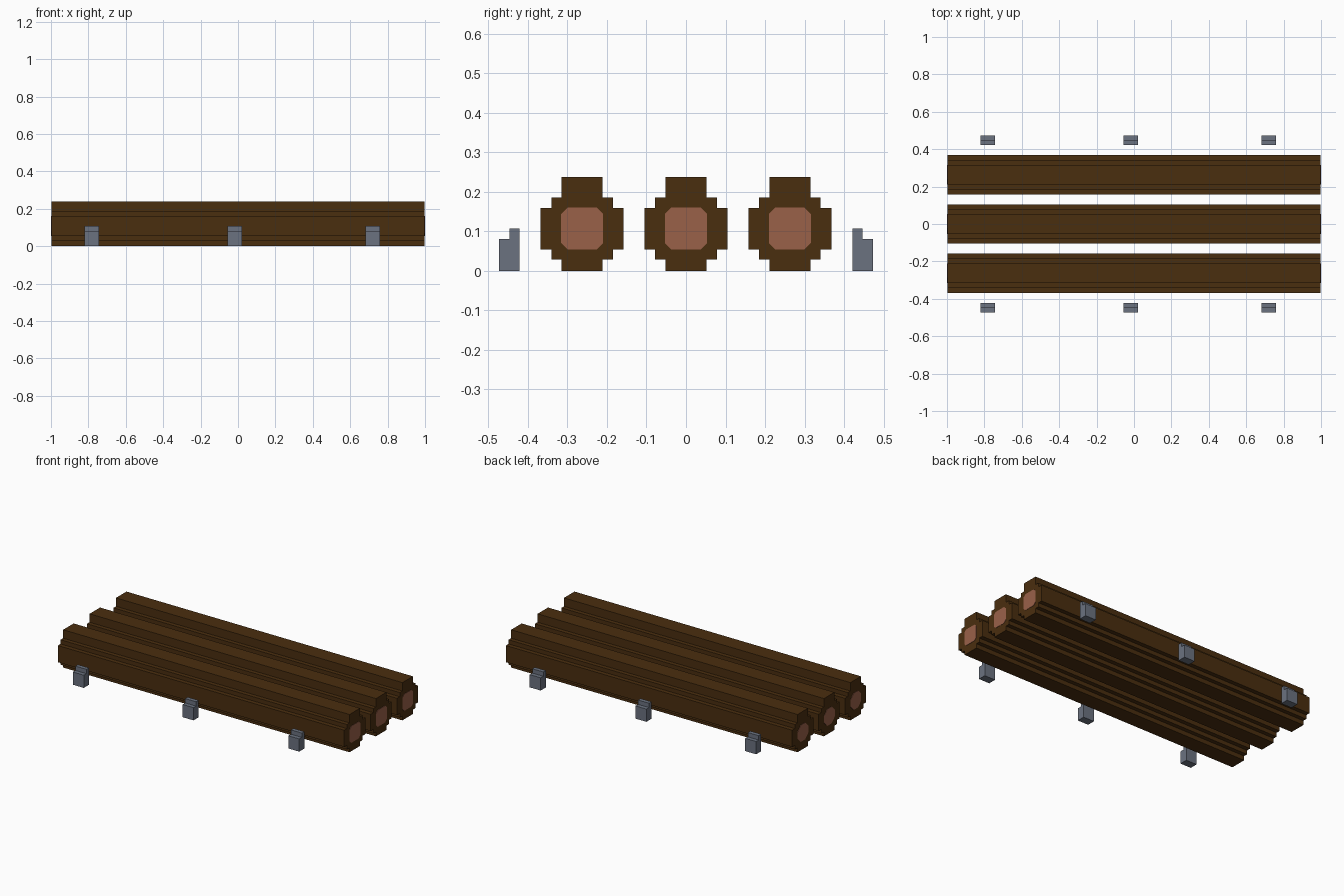
import bpy
import bmesh
import math

cube = bpy.data.objects.get("Cube")
if cube:
    bpy.data.objects.remove(cube, do_unlink=True)


def material(name, rgb):
    """Flat material from sRGB 0-255 values."""
    lin = [((c / 255 + 0.055) / 1.055) ** 2.4 if c > 10 else c / 255 / 12.92 for c in rgb]
    m = bpy.data.materials.new(name)
    m.use_nodes = True
    m.diffuse_color = (*lin, 1)
    bsdf = m.node_tree.nodes["Principled BSDF"]
    bsdf.inputs["Base Color"].default_value = (*lin, 1)
    bsdf.inputs["Roughness"].default_value = 0.9
    return m


BARK = material("dark bark", (74, 46, 15))
WOOD = material("cut wood", (154, 97, 73))
STONE = material("grey stone", (107, 114, 128))


def extrude_x(name, profile, x0, x1, mat):
    """Prism along x from a (y, z) profile."""
    bm = bmesh.new()
    face = bm.faces.new([bm.verts.new((x0, y, z)) for y, z in profile])
    ext = bmesh.ops.extrude_face_region(bm, geom=[face])
    verts = [g for g in ext["geom"] if isinstance(g, bmesh.types.BMVert)]
    bmesh.ops.translate(bm, verts=verts, vec=(x1 - x0, 0, 0))
    bmesh.ops.recalc_face_normals(bm, faces=bm.faces)
    mesh = bpy.data.meshes.new(name)
    bm.to_mesh(mesh)
    bm.free()
    mesh.materials.append(mat)
    ob = bpy.data.objects.new(name, mesh)
    bpy.context.collection.objects.link(ob)
    return ob


# Stepped log cross-section: half outline, mirrored
half = [(0.052, 0), (0.052, 0.028), (0.078, 0.028), (0.078, 0.054), (0.105, 0.054),
        (0.105, 0.159), (0.078, 0.159), (0.078, 0.185), (0.052, 0.185), (0.052, 0.238)]
log_profile = half + [(-y, z) for y, z in reversed(half)]

# Cut-wood end shapes: chamfered square on one end, octagon on the other
ZC, R = 0.107, 0.053


def chamfered(cut):
    k = R - cut
    pts = [(R, -k), (R, k), (k, R), (-k, R), (-R, k), (-R, -k), (-k, -R), (k, -R)]
    return [(y, ZC + z) for y, z in pts]


for label, yc in (("front", -0.263), ("middle", 0.0), ("back", 0.263)):
    def shift(profile):
        return [(y + yc, z) for y, z in profile]
    extrude_x(f"{label}_log", shift(log_profile), -0.998, 0.998, BARK)
    extrude_x(f"{label}_log_left_end", shift(chamfered(0.016)), 0.997, 1.0, WOOD)
    extrude_x(f"{label}_log_right_end", shift(chamfered(0.031)), -1.0, -0.997, WOOD)

# Stepped stone pegs along both long sides
peg = [(0.422, 0), (0.473, 0), (0.473, 0.08), (0.447, 0.08), (0.447, 0.107), (0.422, 0.107)]
for label, side in (("front", -1), ("back", 1)):
    for i, xc in enumerate((-0.782, -0.017, 0.72)):
        extrude_x(f"{label}_peg_{i + 1}", [(side * y, z) for y, z in peg],
                  xc - 0.038, xc + 0.038, STONE)
